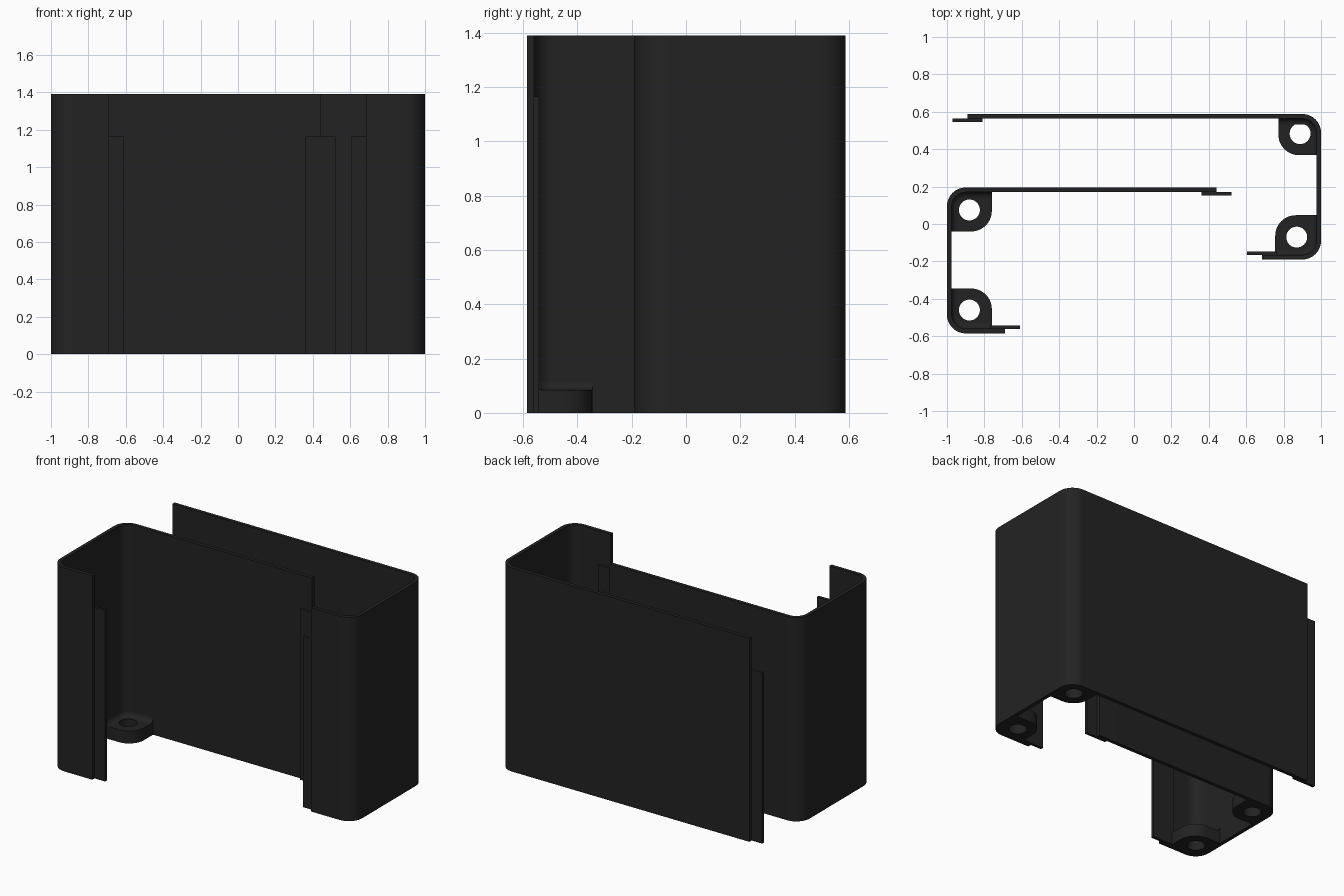
import bpy, bmesh, math

if "Cube" in bpy.data.objects:
    bpy.data.objects.remove(bpy.data.objects["Cube"])

H, T, R = 1.39, 0.025, 0.1      # wall height, thickness, outer corner radius
TAB_H, TAB_T = 1.165, 0.018
PAD_H, FIL = 0.085, 0.03

black = bpy.data.materials.new("matte black")
black.diffuse_color = (0.0165, 0.0165, 0.0165, 1)
black.use_nodes = True
black.node_tree.nodes["Principled BSDF"].inputs["Base Color"].default_value = black.diffuse_color


def arc(cx, cy, r, a0, a1, n=10):
    return [(cx + r * math.cos(math.radians(a0 + (a1 - a0) * i / n)),
             cy + r * math.sin(math.radians(a0 + (a1 - a0) * i / n))) for i in range(n + 1)]


def finish(name, bm):
    bmesh.ops.recalc_face_normals(bm, faces=bm.faces)
    me = bpy.data.meshes.new(name)
    bm.to_mesh(me)
    bm.free()
    me.materials.append(black)
    ob = bpy.data.objects.new(name, me)
    bpy.context.collection.objects.link(ob)
    bpy.ops.object.select_all(action='DESELECT')
    ob.select_set(True)
    bpy.context.view_layer.objects.active = ob
    bpy.ops.object.shade_smooth_by_angle(angle=math.radians(30))


def extrude(name, loops, z1, sign=1):
    """Fill nested outlines, then raise them from the floor to z1."""
    bm = bmesh.new()
    for loop in loops:
        vs = [bm.verts.new((sign * x, y, 0)) for x, y in loop]
        for a, b in zip(vs, vs[1:] + vs[:1]):
            bm.edges.new((a, b))
    bmesh.ops.triangle_fill(bm, use_beauty=True, edges=bm.edges[:])
    res = bmesh.ops.extrude_face_region(bm, geom=bm.faces[:])
    for v in res["geom"]:
        if isinstance(v, bmesh.types.BMVert):
            v.co.z = z1
    finish(name, bm)


def box(name, x0, x1, y0, y1, z1, sign):
    extrude(name, [[(x0, y0), (x1, y0), (x1, y1), (x0, y1)]], z1, sign)


def pad(name, hole, edge, wall_y, s, sign):
    """Screw pad in a corner; s = +1 when the wall is on its +y side."""
    hx, hy = hole
    ex, ey = edge                       # free sides of the pad
    xi, yi = -1 + T * 0.8, wall_y - s * T * 0.8
    r, rc = 0.11, R - T * 0.8
    # outline drawn for a wall at +y and flipped when needed
    up = lambda p: (p[0], s * p[1])
    Y, E = s * yi, s * ey
    outline = [(xi, E)] + arc(ex - r, E + r, r, -90, 0) + [(ex, Y)]
    outline += arc(xi + rc, Y - rc, rc, 90, 180)
    ring = arc(hx, hy, 0.056, 0, 360, 32)[:-1]
    extrude(name, [[up(p) for p in outline], ring], PAD_H, sign)
    # concave fillet where the pad top meets the wall
    xw, yw, rw = -1 + T, Y + T * 0.8 - T, R - T
    bm = bmesh.new()
    rows = []
    for k in range(6):
        a = math.radians(90 * k / 5)
        off, z = FIL * (1 - math.sin(a)), PAD_H + FIL * (1 - math.cos(a))
        path = [(ex, yw - off)] + arc(xw + rw, yw - rw, rw - off, 90, 180) + [(xw + off, E)]
        rows.append([bm.verts.new((sign * x, s * y, z)) for x, y in path])
    for lo, hi in zip(rows, rows[1:]):
        for i in range(len(lo) - 1):
            bm.faces.new((lo[i], lo[i + 1], hi[i + 1], hi[i]))
    # end caps of the fillet against the wall
    for i, p in ((0, (ex, yw)), (-1, (xw, E))):
        c = bm.verts.new((sign * p[0], s * p[1], PAD_H))
        bm.faces.new([row[i] for row in rows] + [c])
    finish(name + "_fillet", bm)


def shell(side, sign, y0, y1, long_end, short_end, pads):
    """C-shaped wall, drawn with its closed side at x = -1."""
    def path(o):
        r = R - o
        return ([(long_end, y1 - o)] + arc(-1 + R, y1 - R, r, 90, 180)
                + arc(-1 + R, y0 + R, r, 180, 270) + [(short_end, y0 + o)])
    extrude(side + "_wall", [path(0) + path(T)[::-1]], H, sign)
    # overlap tabs on the inner faces
    box(side + "_long_tab", long_end - 0.08, long_end + 0.08,
        y1 - T - TAB_T, y1 - T + 0.001, TAB_H, sign)
    box(side + "_short_tab", short_end - 0.08, short_end + 0.08,
        y0 + T - 0.001, y0 + T + TAB_T, TAB_H, sign)
    (h1, e1), (h2, e2) = pads
    pad(side + "_back_pad", h1, e1, y1, 1, sign)
    pad(side + "_front_pad", h2, e2, y0, -1, sign)


shell("left", 1, -0.585, 0.195, 0.44, -0.69,
      [((-0.88, 0.075), (-0.76, -0.04)), ((-0.88, -0.46), (-0.76, -0.345))])
shell("right", -1, -0.19, 0.588, 0.89, -0.685,
      [((-0.888, 0.483), (-0.772, 0.368)), ((-0.87, -0.07), (-0.755, 0.047))])
